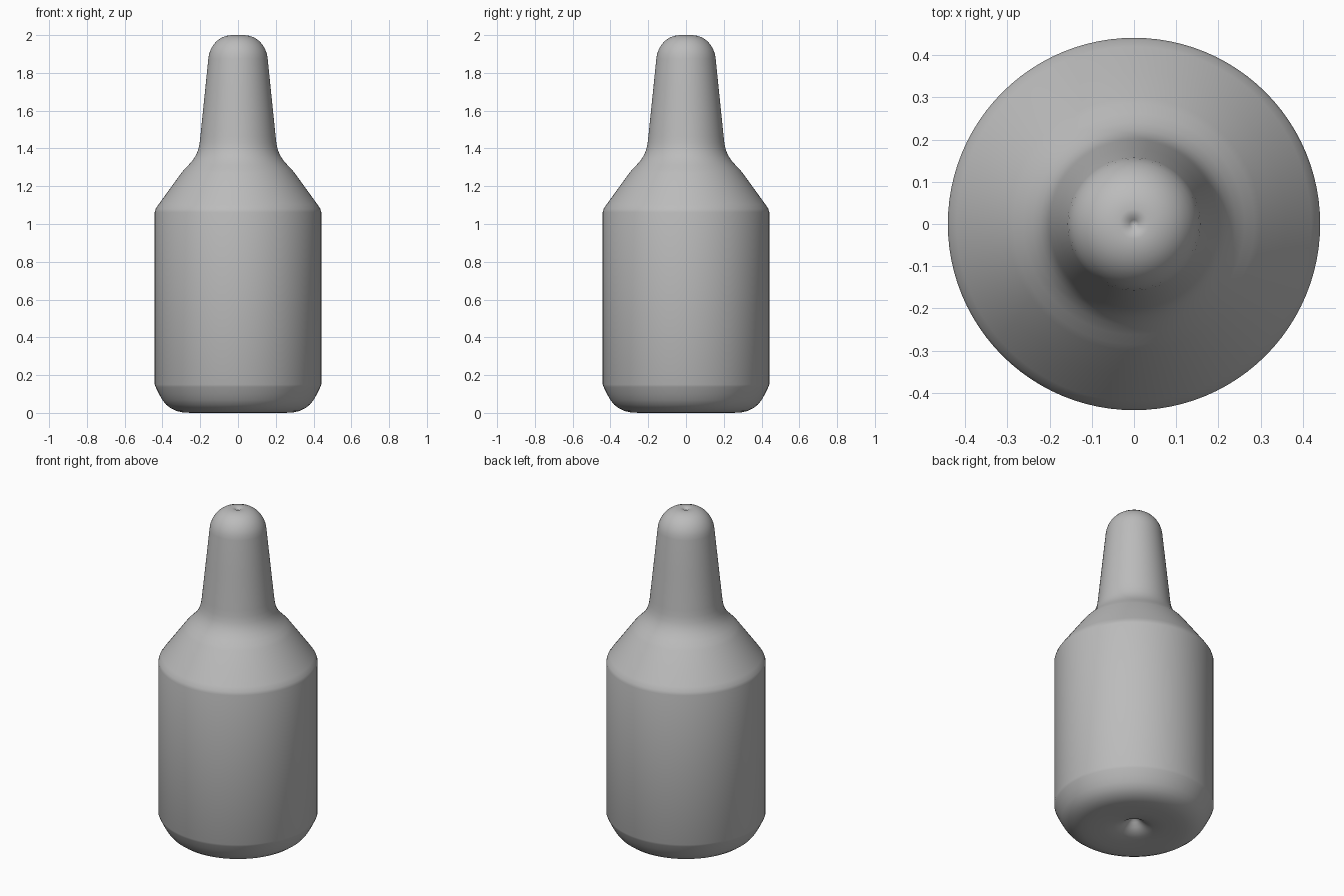
import bpy, bmesh, math

SEGMENTS = 96

# Outline from the dimpled underside up to the dimpled nozzle tip (radius, height)
PROFILE = [
    (0.0, 0.075), (0.015, 0.07), (0.03, 0.056), (0.05, 0.036), (0.075, 0.019),
    (0.11, 0.008), (0.17, 0.002), (0.24, 0.0), (0.29, 0.002), (0.325, 0.01),
    (0.355, 0.024), (0.38, 0.043), (0.40, 0.068), (0.418, 0.10),       # rounded base
    (0.436, 0.137), (0.441, 0.15), (0.441, 1.062), (0.436, 1.08),      # straight wall
    (0.42, 1.104), (0.36, 1.187), (0.30, 1.27), (0.285, 1.288),        # sloped shoulder
    (0.262, 1.312), (0.24, 1.337), (0.222, 1.365), (0.21, 1.395),
    (0.203, 1.43), (0.199, 1.465), (0.178, 1.67), (0.157, 1.875),      # tapered nozzle
    (0.153, 1.90), (0.144, 1.925), (0.13, 1.949), (0.111, 1.97),
    (0.088, 1.986), (0.062, 1.996), (0.035, 2.0), (0.02, 1.998),
    (0.01, 1.99), (0.0, 1.984),                                        # rounded tip
]

grey = bpy.data.materials.new("plain grey")
grey.diffuse_color = (0.5, 0.5, 0.5, 1)

# Bottle: spin the outline around the vertical axis
bm = bmesh.new()
verts = [bm.verts.new((r, 0, z)) for r, z in PROFILE]
edges = [bm.edges.new(pair) for pair in zip(verts, verts[1:])]
bmesh.ops.spin(bm, geom=verts + edges, cent=(0, 0, 0), axis=(0, 0, 1),
               angle=math.tau, steps=SEGMENTS, use_duplicate=False)
bmesh.ops.remove_doubles(bm, verts=bm.verts, dist=0.0002)
bmesh.ops.recalc_face_normals(bm, faces=bm.faces)
mesh = bpy.data.meshes.new("squeeze_bottle")
bm.to_mesh(mesh)
bm.free()
mesh.materials.append(grey)
mesh.shade_smooth()

bottle = bpy.data.objects.new("squeeze_bottle", mesh)
bpy.context.collection.objects.link(bottle)
